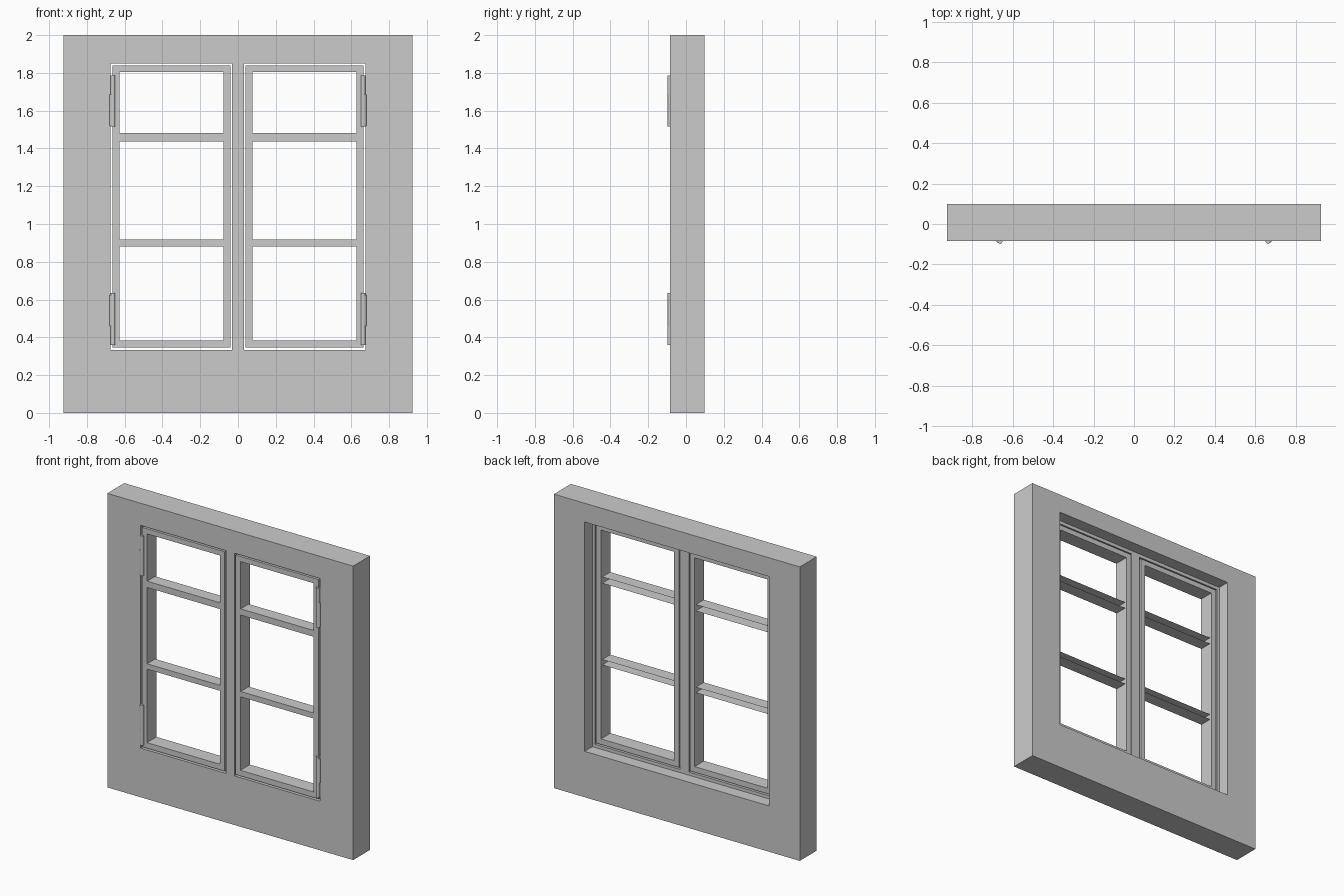
import bpy, bmesh, math
from mathutils import Matrix

if "Cube" in bpy.data.objects:
    bpy.data.objects.remove(bpy.data.objects["Cube"])

FRONT, BACK, STEP = -0.084, 0.098, 0.015   # wall front, wall back, rebate depth


def finish(bm, name):
    bmesh.ops.recalc_face_normals(bm, faces=bm.faces)
    me = bpy.data.meshes.new(name)
    bm.to_mesh(me)
    bm.free()
    ob = bpy.data.objects.new(name, me)
    bpy.context.collection.objects.link(ob)
    return ob


def ring_frame(name, loops):
    """Closed rectangular frame; each loop is (x0, x1, z0, z1, y)."""
    bm = bmesh.new()
    rings = []
    for x0, x1, z0, z1, y in loops:
        rings.append([bm.verts.new(p) for p in
                      ((x0, y, z0), (x1, y, z0), (x1, y, z1), (x0, y, z1))])
    for i, a in enumerate(rings):
        b = rings[(i + 1) % len(rings)]
        for k in range(4):
            n = (k + 1) % 4
            bm.faces.new((a[k], a[n], b[n], b[k]))
    return finish(bm, name)


def box(name, x0, x1, y0, y1, z0, z1):
    bm = bmesh.new()
    m = (Matrix.Translation(((x0 + x1) / 2, (y0 + y1) / 2, (z0 + z1) / 2))
         @ Matrix.Diagonal((x1 - x0, y1 - y0, z1 - z0, 1)))
    bmesh.ops.create_cube(bm, size=1, matrix=m)
    return finish(bm, name)


def channel(name, x0, x1, y0, y1, z0, z1):
    """Glazing bar: thin channel open towards the back."""
    bm = bmesh.new()
    prof = ((y1, z0), (y0, z0), (y0, z1), (y1, z1))
    a = [bm.verts.new((x0, y, z)) for y, z in prof]
    b = [bm.verts.new((x1, y, z)) for y, z in prof]
    for i in range(3):
        bm.faces.new((a[i], b[i], b[i + 1], a[i + 1]))
    return finish(bm, name)


def hinge(name, side, parts):
    """Pin and knuckle; parts are (x, y, radius, z0, z1)."""
    bm = bmesh.new()
    for x, y, r, z0, z1 in parts:
        bmesh.ops.create_cone(bm, cap_ends=True, segments=12, radius1=r, radius2=r,
                              depth=z1 - z0,
                              matrix=Matrix.Translation((side * x, y, (z0 + z1) / 2)))
    ob = finish(bm, name)
    for p in ob.data.polygons:
        p.use_smooth = abs(p.normal.z) < 0.5
    return ob


# wall with a stepped opening, wider at the back
ring_frame("wall", [
    (-0.925, 0.925, 0, 2, FRONT), (-0.925, 0.925, 0, 2, BACK),
    (-0.695, 0.695, 0.312, 1.872, BACK), (-0.695, 0.695, 0.312, 1.872, STEP),
    (-0.675, 0.675, 0.334, 1.849, STEP), (-0.675, 0.675, 0.334, 1.849, FRONT)])

# post between the two sashes
box("mullion", -0.033, 0.033, FRONT, STEP, 0.334, 1.849)

for side, label in ((-1, "left"), (1, "right")):
    ox = sorted((side * 0.041, side * 0.665))
    ix = sorted((side * 0.077, side * 0.627))
    # sash frame with a narrow gap all round
    outer, inner = (*ox, 0.346, 1.839), (*ix, 0.384, 1.804)
    ring_frame(label + "_sash", [(*outer, FRONT), (*outer, 0.018),
                                 (*inner, 0.018), (*inner, FRONT)])
    # glazing bars
    for n, (z0, z1) in (("lower", (0.882, 0.919)), ("upper", (1.438, 1.481))):
        channel(f"{label}_{n}_glazing_bar", *ix, -0.081, 0.005, z0, z1)
    # hinges
    hinge(label + "_upper_hinge", side, [(0.662, -0.086, 0.012, 1.515, 1.785),
                                         (0.668, -0.083, 0.012, 1.52, 1.685)])
    hinge(label + "_lower_hinge", side, [(0.662, -0.086, 0.012, 0.36, 0.635),
                                         (0.668, -0.083, 0.012, 0.46, 0.625)])
